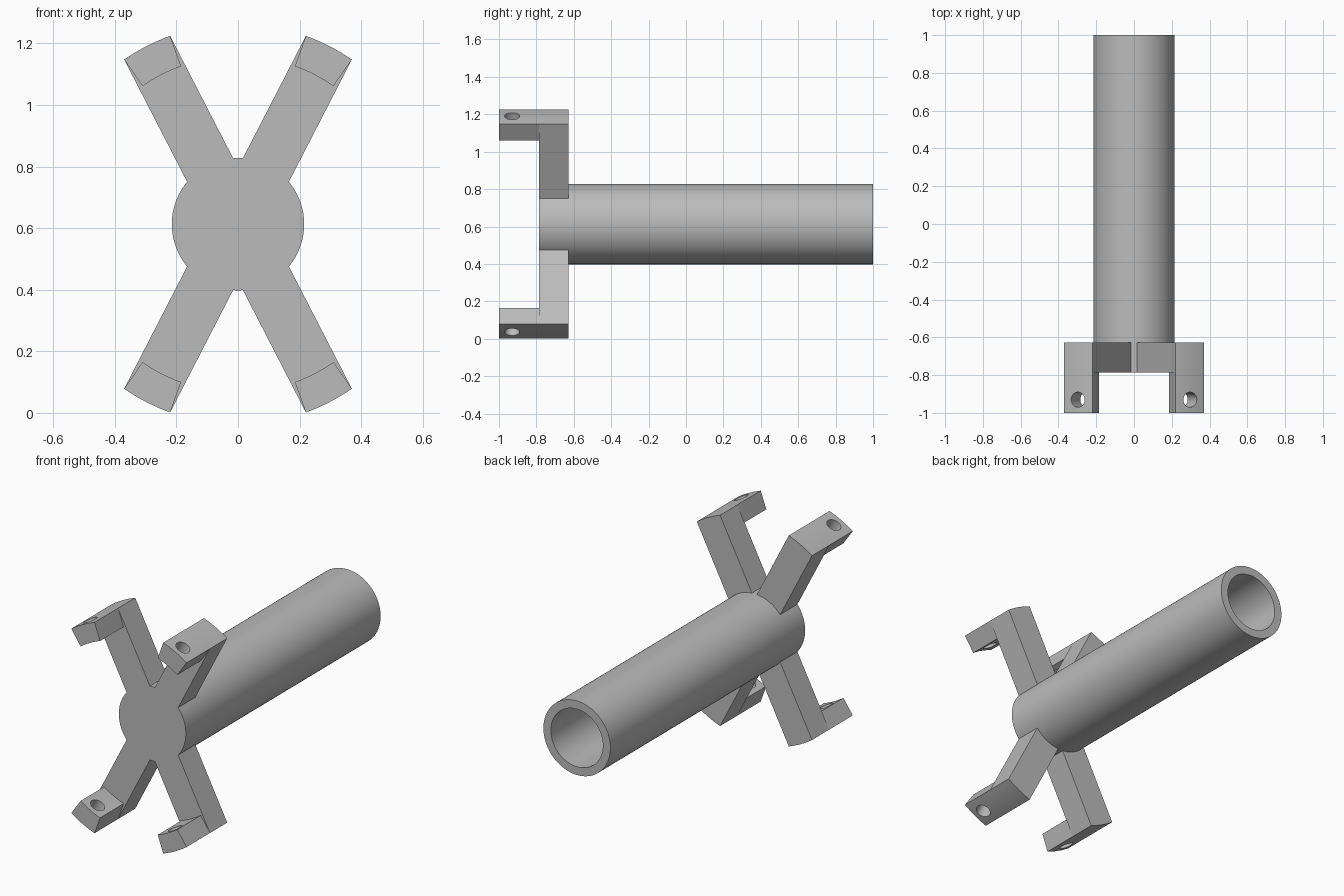
import bpy, bmesh
from math import sin, cos, asin, radians, pi
from mathutils import Matrix, Vector

cube = bpy.data.objects.get("Cube")
if cube:
    bpy.data.objects.remove(cube, do_unlink=True)

CENTRE_Z = 0.613
HUB_R, BORE_R = 0.215, 0.167
ARM_R, PRONG_R, HALF_W = 0.65, 0.545, 0.084
FRONT, HUB_FRONT, ARM_BACK, BACK = -1.0, -0.785, -0.627, 1.0
SPREAD = asin(HALF_W / ARM_R)

grey = bpy.data.materials.new("plain grey")
grey.use_nodes = True
colour = (0.5, 0.5, 0.5, 1)
grey.diffuse_color = colour
grey.node_tree.nodes["Principled BSDF"].inputs["Base Color"].default_value = colour


def arc(radius, start, end, steps):
    return [(radius * cos(start + (end - start) * i / steps),
             radius * sin(start + (end - start) * i / steps)) for i in range(steps + 1)]


def prism(name, profile, y0, y1, angle=0):
    """Extrude an x-z profile along y, turned about the tube axis."""
    bm = bmesh.new()
    face = bm.faces.new([bm.verts.new((x, y0, z)) for x, z in profile])
    side = bmesh.ops.extrude_face_region(bm, geom=[face])["geom"]
    bmesh.ops.translate(bm, vec=(0, y1 - y0, 0),
                        verts=[v for v in side if isinstance(v, bmesh.types.BMVert)])
    bmesh.ops.recalc_face_normals(bm, faces=bm.faces)
    bm.transform(Matrix.Translation((0, 0, CENTRE_Z)) @ Matrix.Rotation(-angle, 4, 'Y'))
    mesh = bpy.data.meshes.new(name)
    bm.to_mesh(mesh)
    bm.free()
    mesh.materials.append(grey)
    obj = bpy.data.objects.new(name, mesh)
    bpy.context.collection.objects.link(obj)
    return obj


def combine(target, other, operation):
    """Apply a boolean and remove the second part."""
    mod = target.modifiers.new("combine", 'BOOLEAN')
    mod.operation, mod.solver, mod.object = operation, 'EXACT', other
    bpy.context.view_layer.objects.active = target
    bpy.ops.object.modifier_apply(modifier=mod.name)
    bpy.data.objects.remove(other, do_unlink=True)


def cylinder(name, radius, y0, y1):
    return prism(name, arc(radius, 0, 2 * pi, 96)[:-1], y0, y1)


def pin_hole(angle):
    """Round cutter pointing outward through a prong."""
    hole = prism("pin_hole", arc(0.04, 0, 2 * pi, 32)[:-1], 0.4, 0.8)
    outward = Vector((cos(angle), 0, sin(angle)))
    turn = Vector((0, 1, 0)).rotation_difference(outward).to_matrix().to_4x4()
    hole.data.transform(Matrix.Translation((0, -0.93, CENTRE_Z)) @ turn
                        @ Matrix.Translation((0, 0, -CENTRE_Z)))
    return hole


# Tube with a closed front
body = cylinder("tube_with_arms", HUB_R, HUB_FRONT, BACK)

# Four arms, each with a drilled prong reaching forward
outer = arc(ARM_R, -SPREAD, SPREAD, 12)
arm_profile = [(0.17, -HALF_W)] + outer + [(0.17, HALF_W)]
prong_profile = outer + arc(PRONG_R, SPREAD, -SPREAD, 12)
tilt = radians(62.75)
for angle in (tilt, pi - tilt, pi + tilt, -tilt):
    arm = prism("arm", arm_profile, HUB_FRONT, ARM_BACK, angle)
    combine(arm, prism("prong", prong_profile, FRONT, -0.7, angle), 'UNION')
    combine(arm, pin_hole(angle), 'DIFFERENCE')
    combine(body, arm, 'UNION')

# Bore open at the back
combine(body, cylinder("bore", BORE_R, ARM_BACK, BACK + 0.1), 'DIFFERENCE')

bpy.ops.object.select_all(action='DESELECT')
body.select_set(True)
bpy.context.view_layer.objects.active = body
bpy.ops.object.shade_smooth_by_angle(angle=radians(25))
